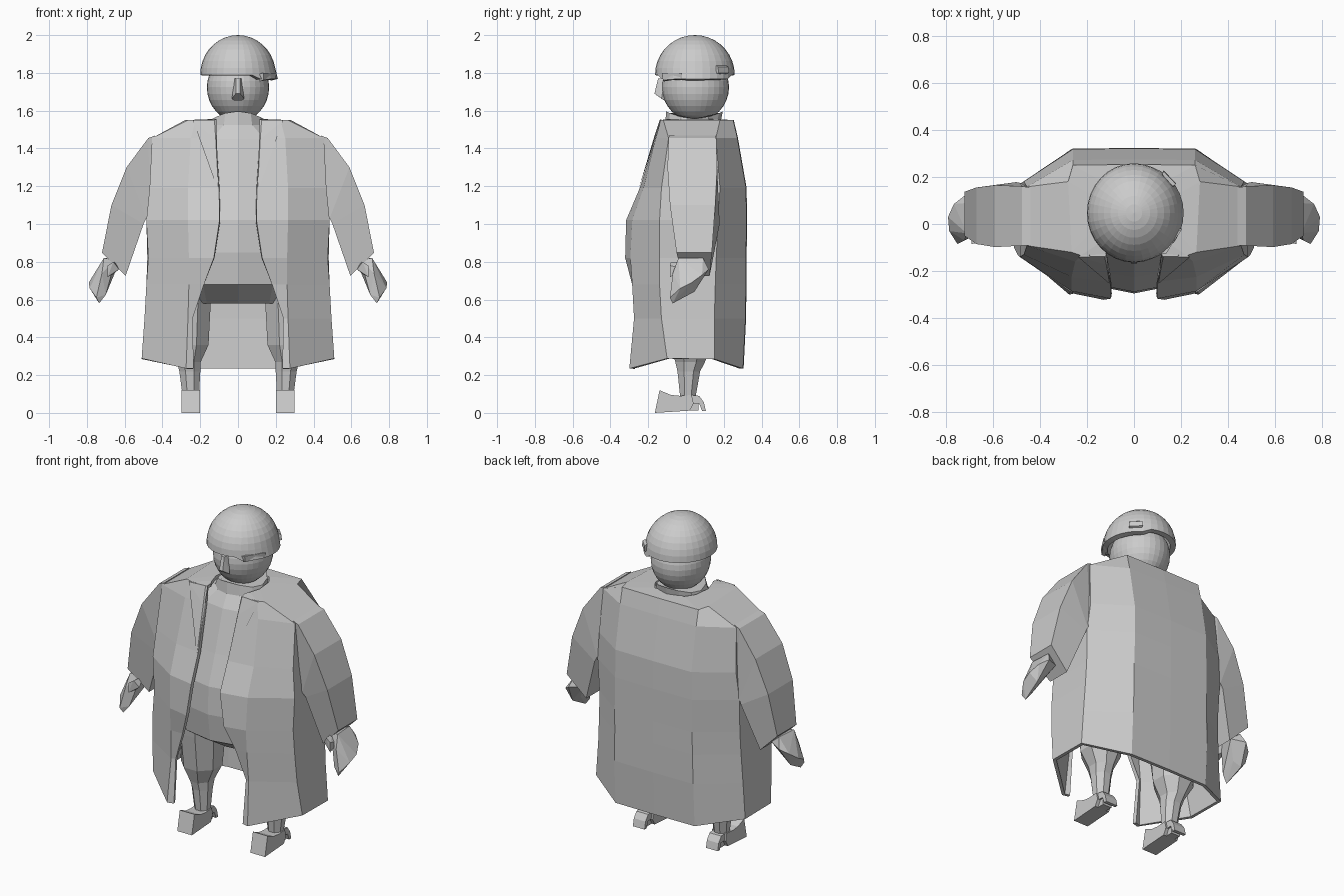
import bpy, bmesh, math
from mathutils import Vector

grey = bpy.data.materials.new("plain_grey")
grey.diffuse_color = (0.6, 0.6, 0.6, 1)


def finish(bm, name, mirror=False, fix_normals=True):
    if fix_normals:
        bmesh.ops.recalc_face_normals(bm, faces=bm.faces)
    me = bpy.data.meshes.new(name)
    bm.to_mesh(me)
    bm.free()
    me.materials.append(grey)
    ob = bpy.data.objects.new(name, me)
    bpy.context.collection.objects.link(ob)
    if mirror:
        ob.modifiers.new("mirror", 'MIRROR')
    return ob


def loft(name, rings, closed=True, mirror=False):
    bm = bmesh.new()
    vs = [[bm.verts.new(p) for p in r] for r in rings]
    n = len(vs[0])
    for a, b in zip(vs, vs[1:]):
        for i in range(n if closed else n - 1):
            j = (i + 1) % n
            bm.faces.new((a[i], a[j], b[j], b[i]))
    if closed:
        bm.faces.new(vs[0][::-1])
        bm.faces.new(vs[-1])
    return finish(bm, name, mirror, closed)


def hull(name, points, mirror=False):
    bm = bmesh.new()
    for p in points:
        bm.verts.new(p)
    bmesh.ops.convex_hull(bm, input=bm.verts)
    loose = [v for v in bm.verts if not v.link_faces]
    bmesh.ops.delete(bm, geom=loose, context='VERTS')
    return finish(bm, name, mirror)


def oval(cx, cy, z, rx, ry, n, shift=0.0, saddle=0.0):
    angles = [(i + shift) * math.tau / n for i in range(n)]
    return [(cx + rx * math.sin(a), cy - ry * math.cos(a),
             z + saddle * math.cos(2 * a)) for a in angles]


# Open coat: half outline per level, from front opening round to centre back
levels = [
    (.50, [(.24, -.265), (.265, -.275), (.495, -.13), (.495, .15), (.27, .315)]),
    (.68, [(.18, -.285), (.26, -.285), (.485, -.14), (.485, .155), (.265, .317)]),
    (.82, [(.128, -.322), (.26, -.295), (.475, -.14), (.48, .16), (.265, .318)]),
    (1.02, [(.098, -.317), (.265, -.285), (.485, -.14), (.485, .17), (.26, .32)]),
    (1.19, [(.10, -.245), (.265, -.225), (.468, -.13), (.468, .18), (.26, .318)]),
    (1.455, [(.115, -.16), (.25, -.16), (.455, -.092), (.455, .158), (.26, .272)]),
    (1.55, [(.12, -.13), (.225, -.134), (.265, -.12), (.28, .18), (.26, .25)]),
    (1.555, [(.115, -.10), (.13, -.07), (.15, .0), (.14, .10), (.10, .16)]),
]
halves = [[(.235, -.29, .235), (.275, -.30, .235), (.51, -.10, .288),
           (.51, .15, .285), (.27, .302, .235)]]
halves += [[(x, y, z) for x, y in pts] for z, pts in levels]
rings = []
for h in halves:
    back = (0, h[-1][1] + .003, h[-1][2])
    rings.append(h + [back] + [(-x, y, z) for x, y, z in reversed(h)])
coat = loft("coat", rings, closed=False)
sol = coat.modifiers.new("thickness", 'SOLIDIFY')
sol.thickness = .022
sol.offset = -1

# Folded lapels lying on the chest
hull("lapel", [(.125, -.138, 1.552), (.238, -.14, 1.548), (.103, -.255, 1.17),
               (.118, -.172, 1.45), (.115, -.13, 1.552), (.22, -.13, 1.548)], True)

# Shirt and belly, topped by a saddle-shaped neckline
shirt = [(.58, .03, .33, .14, 0), (.68, .0, .37, .27, 0), (.85, .0, .40, .295, 0),
         (1.02, .0, .40, .288, 0), (1.2, .01, .38, .235, 0), (1.45, .02, .28, .17, 0),
         (1.525, .035, .15, .145, 0), (1.577, .045, .135, .15, .02)]
loft("shirt", [oval(0, cy, z, rx, ry, 12, saddle=s) for z, cy, rx, ry, s in shirt])

# Sleeves: outer and inner (x, z), then outer front, outer back, inner back y
sleeve = [((.44, 1.468), (.42, 1.08), -.09, .155, .155),
          ((.475, 1.455), (.465, 1.05), -.092, .16, .17),
          ((.59, 1.30), (.485, 1.03), -.098, .165, .175),
          ((.67, 1.10), (.50, 1.0), -.085, .155, .178),
          ((.72, .848), (.595, .725), -.05, .137, .125)]
loft("sleeve", [[(o[0], yf, o[1]), (o[0], yb, o[1]),
                 (i[0], yi, i[1]), (i[0], yf + .03, i[1])]
                for o, i, yf, yb, yi in sleeve], mirror=True)

# Hands and thumbs
hull("hand", [(.65, -.02, .81), (.71, -.04, .82), (.70, .09, .82), (.64, .08, .77),
              (.72, -.07, .74), (.765, .085, .73), (.72, .12, .76), (.79, .03, .69),
              (.785, -.03, .66), (.75, -.085, .61), (.735, -.07, .58), (.745, .045, .642),
              (.70, -.06, .625), (.70, .03, .67)], True)
hull("thumb", [(.66, -.08, .80), (.69, -.085, .78), (.63, -.06, .76), (.65, .0, .80),
               (.69, .0, .76), (.66, -.05, .735), (.69, -.085, .72)], True)

# Trouser legs
legs = [(.66, .255, .03, .12, .17), (.58, .26, .03, .125, .16), (.36, .265, .025, .118, .12),
        (.27, .26, .022, .068, .085), (.22, .255, .015, .06, .065), (.09, .25, .01, .047, .045)]
loft("trouser_leg", [oval(cx, cy, z, rx, ry, 8, .5) for z, cx, cy, rx, ry in legs], mirror=True)

# Shoes: a wedge sole swept across x, plus a raised heel
shoe = [(-.165, 0), (.02, .012), (.04, .05), (.03, .095), (-.03, .09), (-.08, .095), (-.14, .12)]
loft("shoe", [[(x, y, z) for y, z in shoe] for x in (.20, .30)], mirror=True)
heel = [(.02, .05), (.07, .05), (.085, .01), (.105, .01), (.095, .055), (.07, .09), (.02, .095)]
loft("heel", [[(x, y, z) for y, z in heel] for x in (.21, .29)], mirror=True)
hull("heel_block", [(x, y, z) for x in (.22, .28) for y in (.0, .065) for z in (.012, .06)], True)

# Head, fuller toward the jaw
bm = bmesh.new()
bmesh.ops.create_uvsphere(bm, u_segments=32, v_segments=16, radius=1)
for v in bm.verts:
    v.co = Vector((v.co.x * .165, v.co.y * .178 + .05,
                   max(v.co.z * (.165 if v.co.z > 0 else .182) + 1.725, 1.558)))
finish(bm, "head")

# Nose
hull("nose", [(-.01, -.148, 1.77), (.01, -.148, 1.77), (-.02, -.11, 1.77), (.02, -.11, 1.77),
              (-.012, -.167, 1.69), (.012, -.167, 1.69), (-.032, -.13, 1.665),
              (.032, -.13, 1.665), (-.02, -.11, 1.65), (.02, -.11, 1.65)])

# Helmet: half sphere whose rim dips and flares on the right-hand side
bm = bmesh.new()
bmesh.ops.create_uvsphere(bm, u_segments=32, v_segments=18, radius=1)
low = [v for v in bm.verts if v.co.z < -.01]
bmesh.ops.delete(bm, geom=low, context='VERTS')
for v in bm.verts:
    x, y, z = v.co
    rim = z < .01
    dip = .022 if x > .5 else .002
    flare = 1.055 if rim and x > .5 else 1
    v.co = Vector((x * .2 * flare, y * .211 + .047, 1.79 - dip if rim else 1.79 + z * .21))
helmet = finish(bm, "helmet")
hs = helmet.modifiers.new("thickness", 'SOLIDIFY')
hs.thickness = .032
hs.offset = -1

# Rim step and rear clip on the helmet
hull("rim_step", [(.115, -.128, 1.795), (.135, -.128, 1.80), (.115, -.115, 1.755), (.135, -.122, 1.762),
                  (.205, -.02, 1.80), (.20, -.02, 1.77), (.17, -.02, 1.77), (.12, -.08, 1.80)])
hull("rear_clip", [(.12, .21, 1.84), (.165, .16, 1.84), (.125, .225, 1.83), (.178, .17, 1.83),
                   (.125, .228, 1.80), (.18, .172, 1.80), (.12, .20, 1.79), (.16, .15, 1.79)])
